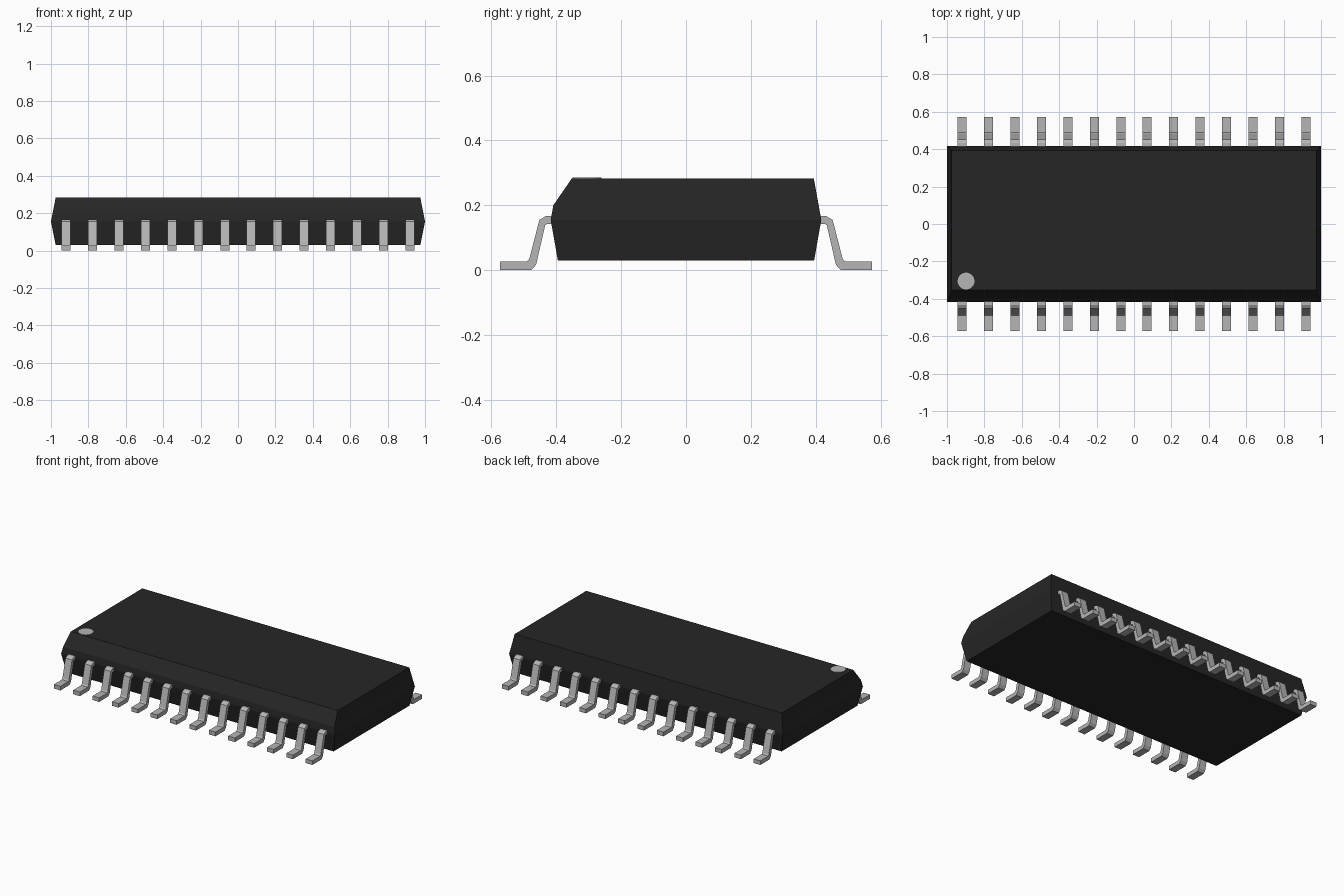
import bpy
import bmesh
import math

if "Cube" in bpy.data.objects:
    bpy.data.objects.remove(bpy.data.objects["Cube"], do_unlink=True)


def make_material(name, rgb):
    mat = bpy.data.materials.new(name)
    mat.use_nodes = True
    mat.diffuse_color = (*rgb, 1)
    mat.node_tree.nodes["Principled BSDF"].inputs["Base Color"].default_value = (*rgb, 1)
    return mat


def make_object(name, bm, mat):
    bmesh.ops.recalc_face_normals(bm, faces=bm.faces)
    mesh = bpy.data.meshes.new(name)
    bm.to_mesh(mesh)
    bm.free()
    mesh.materials.append(mat)
    obj = bpy.data.objects.new(name, mesh)
    bpy.context.collection.objects.link(obj)
    return obj


def loft(rings):
    """Join equal-length rings of points into a closed solid."""
    bm = bmesh.new()
    loops = [[bm.verts.new(p) for p in ring] for ring in rings]
    n = len(loops[0])
    for a, b in zip(loops, loops[1:]):
        for i in range(n):
            j = (i + 1) % n
            bm.faces.new((a[i], a[j], b[j], b[i]))
    bm.faces.new(loops[0][::-1])
    bm.faces.new(loops[-1])
    return bm


black = make_material("black plastic", (0.019, 0.019, 0.019))
metal = make_material("grey metal", (0.46, 0.46, 0.46))

# Moulded package: drafted sides with a steep chamfer along the front top edge
# Each level: z, half length, front y, back y
levels = [
    (0.03, 0.975, -0.395, 0.395),
    (0.155, 1.0, -0.417, 0.417),
    (0.20, 0.991, -0.409, 0.409),
    (0.283, 0.975, -0.352, 0.394),
]
make_object("package_body", loft(
    [[(-x, f, z), (x, f, z), (x, b, z), (-x, b, z)] for z, x, f, b in levels]), black)

# Round index mark on the top
bm = bmesh.new()
bmesh.ops.create_cone(bm, cap_ends=True, segments=32, radius1=0.045, radius2=0.045, depth=0.005)
bmesh.ops.translate(bm, verts=bm.verts, vec=(-0.898, -0.305, 0.283))
make_object("index_mark", bm, metal)

# Gull-wing lead outline (y outward, z up)
LEAD = [
    (0.39, 0.167), (0.432, 0.167), (0.452, 0.155), (0.483, 0.035), (0.490, 0.027),
    (0.573, 0.027), (0.573, 0.0), (0.477, 0.0), (0.462, 0.017), (0.434, 0.139),
    (0.428, 0.143), (0.39, 0.143),
]
COUNT, PITCH, HALF_WIDTH = 14, 0.1415, 0.024

# Two rows of leads
for side, sign in (("front", -1), ("back", 1)):
    for i in range(COUNT):
        x = (i - (COUNT - 1) / 2) * PITCH
        rings = [[(x + dx, sign * y, z) for y, z in LEAD] for dx in (-HALF_WIDTH, HALF_WIDTH)]
        make_object(f"{side}_lead_{i + 1}", loft(rings), metal)
